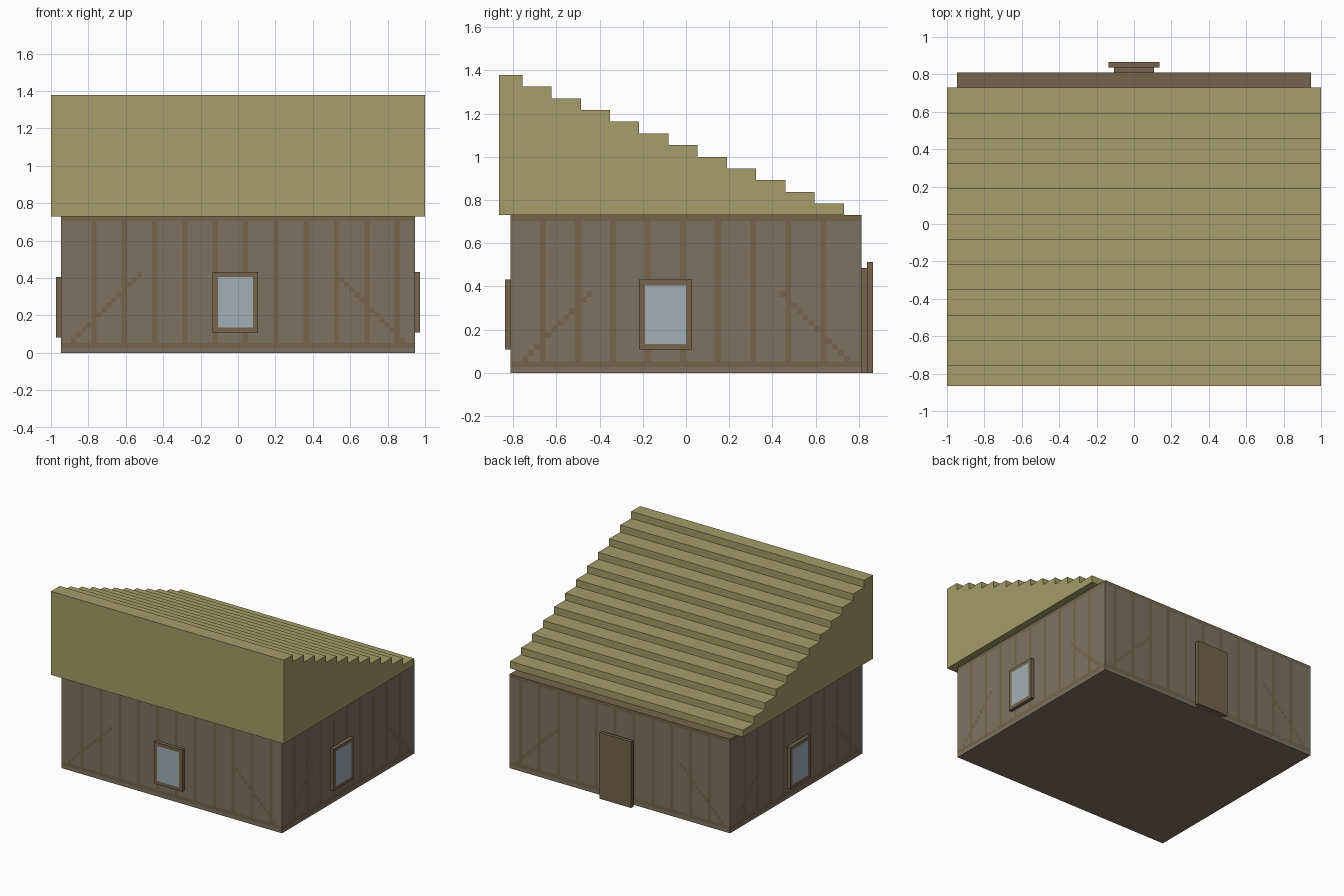
import bpy, bmesh

if "Cube" in bpy.data.objects:
    bpy.data.objects.remove(bpy.data.objects["Cube"])

U = 2 / 74            # one block; all sizes below are in blocks
HX, HY, WALL_H = 35, 30, 27


def material(name, rgb):
    m = bpy.data.materials.new(name)
    m.diffuse_color = [(c / 255) ** 2.2 for c in rgb] + [1]
    m.use_nodes = True
    m.node_tree.nodes["Principled BSDF"].inputs["Base Color"].default_value = m.diffuse_color
    return m


PLANK = material("plank", (126, 113, 98))
TRIM = material("trim", (117, 101, 77))
THATCH = material("thatch", (164, 155, 104))
GLASS = material("glass", (160, 173, 180))


def finish(name, bm, *mats):
    bmesh.ops.recalc_face_normals(bm, faces=bm.faces)
    bmesh.ops.scale(bm, vec=(U, U, U), verts=bm.verts)
    me = bpy.data.meshes.new(name)
    bm.to_mesh(me)
    bm.free()
    for m in mats:
        me.materials.append(m)
    ob = bpy.data.objects.new(name, me)
    bpy.context.collection.objects.link(ob)
    return ob


def add_box(bm, x0, x1, y0, y1, z0, z1):
    vs = bmesh.ops.create_cube(bm, size=1)["verts"]
    bmesh.ops.scale(bm, vec=(x1 - x0, y1 - y0, z1 - z0), verts=vs)
    bmesh.ops.translate(bm, vec=((x0 + x1) / 2, (y0 + y1) / 2, (z0 + z1) / 2), verts=vs)


# Walls: cells coloured as posts, rails and diagonal braces
def is_trim(a, z, half, first_post, brace_start, brace_len):
    m = max(a, -a - 1)                       # mirrored cell index
    step = brace_start - m                   # distance along the brace
    post = (a - first_post) % 6 == 0 and 1 <= z and -half < a < half - 1
    rail = z == 1 or z == WALL_H - 1
    brace = 0 <= step < brace_len and z == 2 + step
    return post or rail or brace


bm = bmesh.new()
sides = [
    (HX, lambda a, z: (a, -HY, z), (-29, 32, 14)),
    (HX, lambda a, z: (a, HY, z), (-29, 32, 14)),
    (HY, lambda a, z: (HX, a, z), (-25, 27, 12)),
    (HY, lambda a, z: (-HX, a, z), (-25, 27, 12)),
]
for half, point, pattern in sides:
    for a in range(-half, half):
        for z in range(WALL_H):
            corners = ((a, z), (a + 1, z), (a + 1, z + 1), (a, z + 1))
            f = bm.faces.new([bm.verts.new(point(*c)) for c in corners])
            f.material_index = int(is_trim(a, z, half, *pattern))
bmesh.ops.remove_doubles(bm, verts=bm.verts, dist=0.01)
# Close floor and wall top
bmesh.ops.holes_fill(bm, edges=[e for e in bm.edges if e.is_boundary], sides=0)
finish("walls", bm, PLANK, TRIM)

# Stepped lean-to roof: stair profile extruded across the width
profile = [(-32, WALL_H), (-32, 51)]
for i in range(12):
    y = -28 + 5 * i
    profile += [(y, 51 - 2 * i), (y, 49 - 2 * i)]
profile[-1] = (27, WALL_H)
bm = bmesh.new()
face = bm.faces.new([bm.verts.new((-37, y, z)) for y, z in profile])
ext = bmesh.ops.extrude_face_region(bm, geom=[face], use_keep_orig=True)["geom"]
bmesh.ops.translate(bm, vec=(74, 0, 0),
                    verts=[g for g in ext if isinstance(g, bmesh.types.BMVert)])
finish("roof", bm, THATCH)


# Windows: one-block frame standing out from the wall, with a pane
def window(name, a0, z0, place):
    a1, z1 = a0 + 9, z0 + 12
    bm = bmesh.new()
    for r in ((a0, a1, z0, z0 + 1), (a0, a1, z1 - 1, z1),
              (a0, a0 + 1, z0 + 1, z1 - 1), (a1 - 1, a1, z0 + 1, z1 - 1)):
        add_box(bm, *place(*r))
    finish(name + "_window_frame", bm, TRIM)
    bm = bmesh.new()
    add_box(bm, *place(a0 + 1, a1 - 1, z0 + 1, z1 - 1))
    finish(name + "_window_pane", bm, GLASS)


window("front", -5, 4, lambda a, b, c, d: (a, b, -HY - 1, -HY, c, d))
window("right", -8, 4, lambda a, b, c, d: (HX, HX + 1, a, b, c, d))
window("left", -5, 3, lambda a, b, c, d: (-HX - 1, -HX, a, b, c, d))

# Back door: backing and wider outer panel
for name, half, y, h in (("door_backing", 4, HY, 18), ("door_panel", 5, HY + 1, 19)):
    bm = bmesh.new()
    add_box(bm, -half, half, y, y + 1, 0, h)
    finish(name, bm, TRIM)
